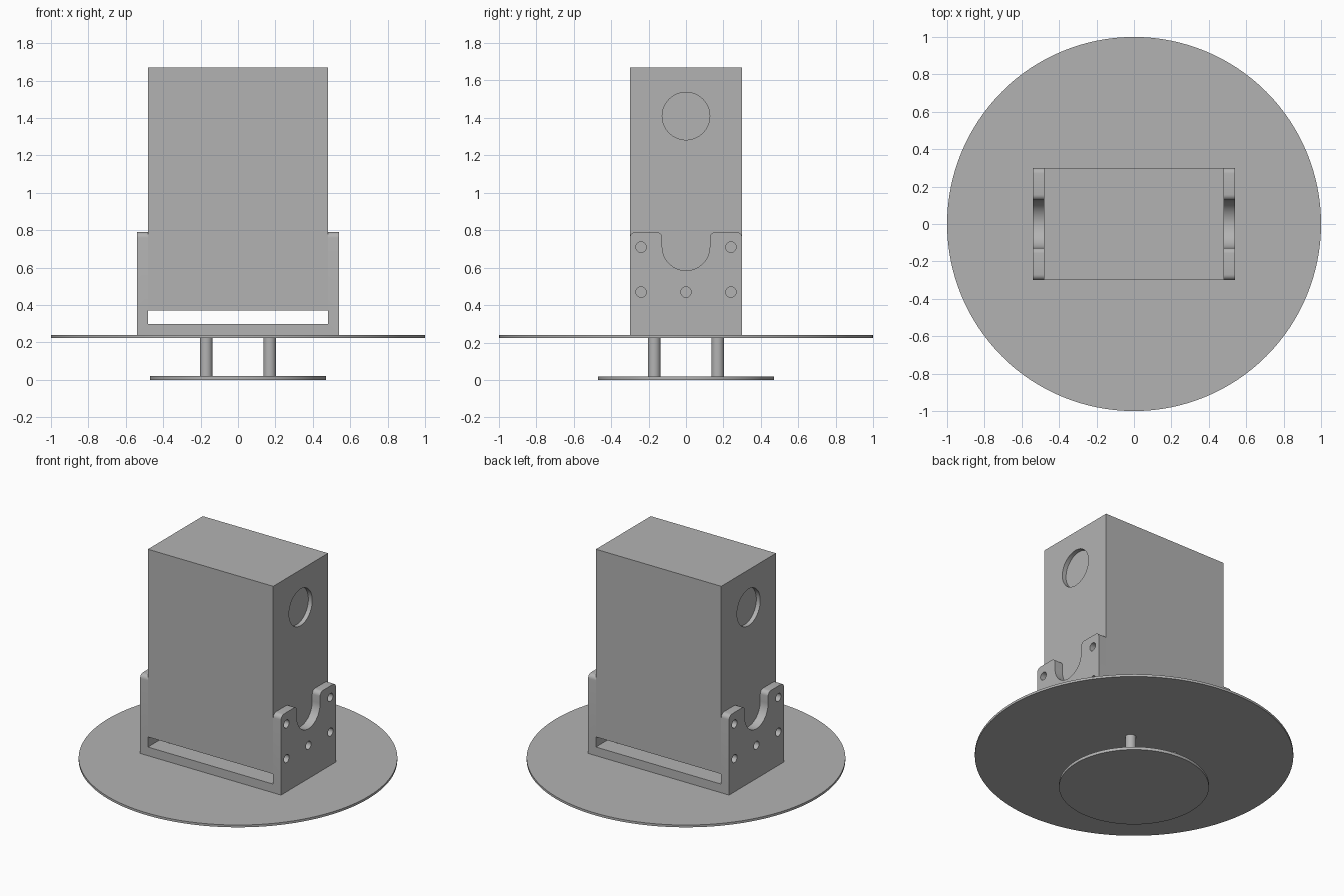
import bpy, bmesh
from math import sin, cos, radians
from mathutils import Matrix, Vector

if "Cube" in bpy.data.objects:
    bpy.data.objects.remove(bpy.data.objects["Cube"], do_unlink=True)

grey = bpy.data.materials.new("plain grey")
grey.use_nodes = True
colour = (0.45, 0.45, 0.45, 1)
grey.diffuse_color = colour
grey.node_tree.nodes["Principled BSDF"].inputs["Base Color"].default_value = colour


def finish(name, bm):
    bmesh.ops.recalc_face_normals(bm, faces=bm.faces)
    mesh = bpy.data.meshes.new(name)
    bm.to_mesh(mesh)
    bm.free()
    mesh.materials.append(grey)
    obj = bpy.data.objects.new(name, mesh)
    bpy.context.collection.objects.link(obj)
    return obj


def add_box(bm, low, high):
    low, high = Vector(low), Vector(high)
    size = Matrix.Diagonal((*(high - low), 1))
    bmesh.ops.create_cube(bm, size=1, matrix=Matrix.Translation((low + high) / 2) @ size)


def add_cylinder(bm, centre, radius, length, axis="Z", sides=32):
    turn = Matrix.Rotation(radians(90), 4, "Y") if axis == "X" else Matrix()
    bmesh.ops.create_cone(bm, cap_ends=True, segments=sides, radius1=radius, radius2=radius,
                          depth=length, matrix=Matrix.Translation(centre) @ turn)


def arc(y, z, radius, start, end, steps):
    angles = [radians(start + (end - start) * i / steps) for i in range(steps + 1)]
    return [(y + radius * cos(a), z + radius * sin(a)) for a in angles]


def cut(obj, bm):
    cutter = finish("cutter", bm)
    cutter.hide_render = True
    mod = obj.modifiers.new("cut", "BOOLEAN")
    mod.operation, mod.solver, mod.object = "DIFFERENCE", "EXACT", cutter
    select(obj)
    bpy.ops.object.modifier_apply(modifier=mod.name)
    bpy.data.objects.remove(cutter, do_unlink=True)


def select(obj):
    bpy.ops.object.select_all(action="DESELECT")
    obj.select_set(True)
    bpy.context.view_layer.objects.active = obj


def smooth(obj):
    select(obj)
    bpy.ops.object.shade_smooth_by_angle(angle=radians(30))


# Round plates and the posts between them
for name, radius, low, high in (("foot_disc", 0.47, 0, 0.02), ("main_disc", 1, 0.224, 0.24)):
    bm = bmesh.new()
    add_cylinder(bm, (0, 0, (low + high) / 2), radius, high - low, sides=128)
    smooth(finish(name, bm))

for x in (-0.17, 0.17):
    for y in (-0.17, 0.17):
        bm = bmesh.new()
        add_cylinder(bm, (x, y, 0.122), 0.034, 0.204)
        smooth(finish("post", bm))

# Bracket: notched side outline extruded across, then hollowed into a U
half = (arc(0, 0.712, 0.127, -90, 0, 16) + arc(0.157, 0.76, 0.03, 180, 90, 6)
        + arc(0.27, 0.76, 0.03, 90, 0, 6) + [(0.3, 0.24)])
outline = half + [(-y, z) for y, z in reversed(half[1:])]
bm = bmesh.new()
face = bm.faces.new([bm.verts.new((-0.54, y, z)) for y, z in outline])
sweep = bmesh.ops.extrude_face_region(bm, geom=[face], use_keep_orig=True)
moved = [v for v in sweep["geom"] if isinstance(v, bmesh.types.BMVert)]
bmesh.ops.translate(bm, verts=moved, vec=(1.08, 0, 0))
bracket = finish("bracket", bm)

bm = bmesh.new()
add_box(bm, (-0.48, -0.5, 0.3), (0.48, 0.5, 1))
cut(bracket, bm)

# Bolt holes in the bracket sides and floor
bm = bmesh.new()
for y, z in ((-0.24, 0.71), (0.24, 0.71), (-0.24, 0.47), (0, 0.47), (0.24, 0.47)):
    add_cylinder(bm, (0, y, z), 0.028, 1.4, "X")
for side in (-1, 1):
    for end in (-1, 1):
        add_cylinder(bm, (0.4 * end, 0.15 * side, 0.28), 0.028, 0.2)
        add_cylinder(bm, (0.17 * end, 0.12 * side, 0.28), 0.028, 0.2)
cut(bracket, bm)
smooth(bracket)

# Tall body with a shallow round recess at each end
bm = bmesh.new()
add_box(bm, (-0.48, -0.3, 0.37), (0.48, 0.3, 1.67))
body = finish("body", bm)
bm = bmesh.new()
for x in (-0.48, 0.48):
    add_cylinder(bm, (x, 0, 1.41), 0.127, 0.06, "X", 64)
cut(body, bm)
smooth(body)
